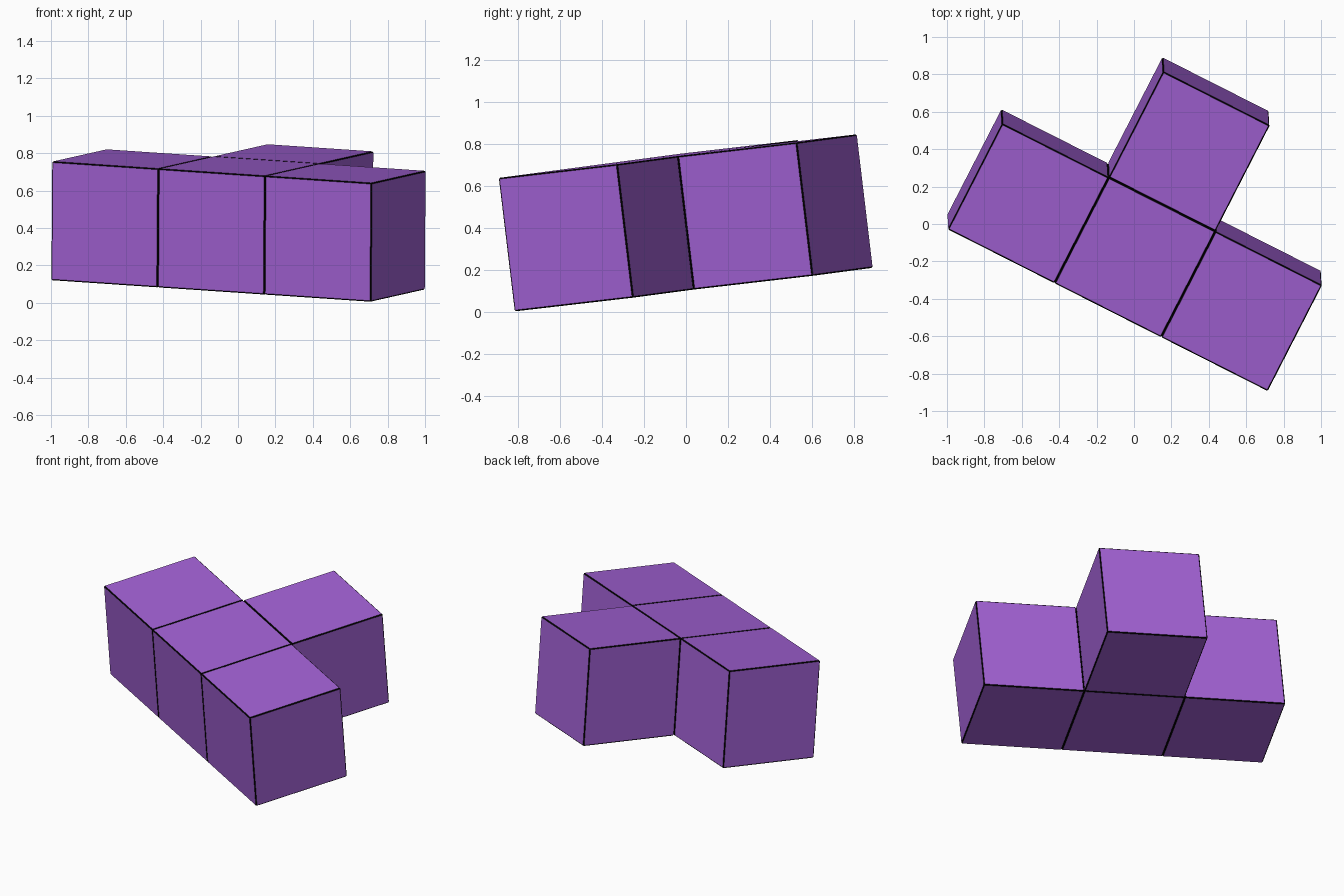
import bpy
from mathutils import Matrix, Vector

if "Cube" in bpy.data.objects:
    bpy.data.objects.remove(bpy.data.objects["Cube"], do_unlink=True)


def make_material(name, color):
    mat = bpy.data.materials.new(name)
    mat.use_nodes = True
    mat.diffuse_color = color
    mat.node_tree.nodes["Principled BSDF"].inputs["Base Color"].default_value = color
    return mat


purple = make_material("purple", (0.36, 0.12, 0.66, 1))
black = make_material("black", (0, 0, 0, 1))

# Tilted frame shared by all blocks: along the bar, along the stem, up
SIZE = 0.64
along = Vector((0.89, -0.45, -0.06)).normalized()
up = Vector((0, -0.115, 0.993))
up = (up - along * up.dot(along)).normalized()
stem = up.cross(along)
frame = Matrix((along, stem, up)).transposed().to_4x4()
corner = Vector((-1.0, 0.047, 0.12))


def add_block(name, col, row):
    """One cube of the T shape with thin black chamfered edges."""
    center = corner + (frame @ Vector((col + 0.5, row + 0.5, 0.5))) * SIZE
    bpy.ops.mesh.primitive_cube_add(size=SIZE)
    block = bpy.context.object
    block.name = name
    block.matrix_world = Matrix.Translation(center) @ frame
    block.data.materials.append(purple)
    block.data.materials.append(black)
    bevel = block.modifiers.new("black_edges", "BEVEL")
    bevel.width = 0.006
    bevel.segments = 1
    bevel.material = 1


# Bar of three blocks with one block behind the middle
add_block("bar_right_block", 0, 0)
add_block("bar_middle_block", 1, 0)
add_block("bar_left_block", 2, 0)
add_block("stem_block", 1, 1)
